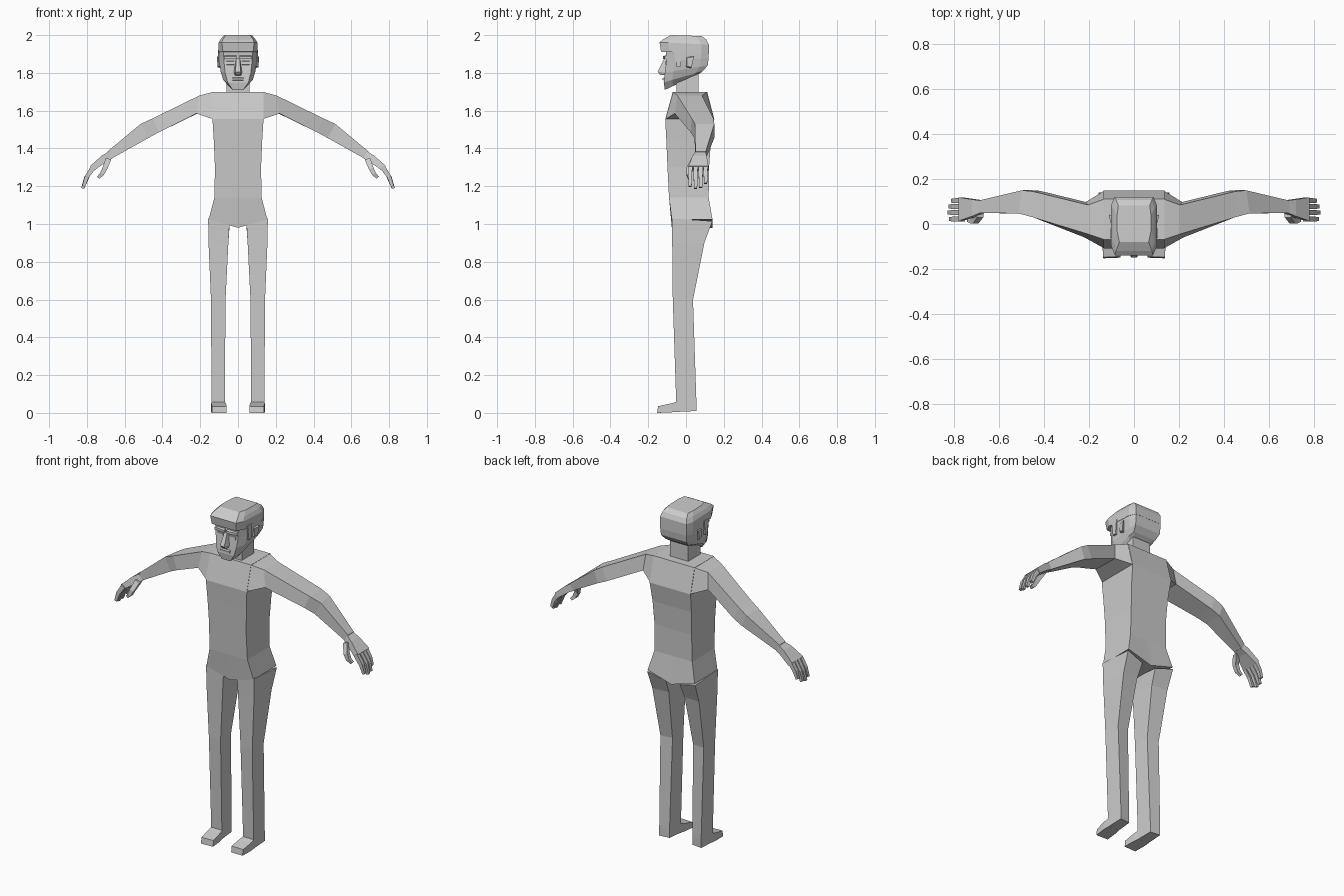
import bpy, bmesh
from mathutils import Vector

grey = bpy.data.materials.new("plain grey")
grey.diffuse_color = (0.6, 0.6, 0.6, 1)


def finish(name, bm, mirror):
    bmesh.ops.recalc_face_normals(bm, faces=bm.faces)
    me = bpy.data.meshes.new(name)
    bm.to_mesh(me)
    bm.free()
    me.materials.append(grey)
    ob = bpy.data.objects.new(name, me)
    bpy.context.collection.objects.link(ob)
    if mirror:
        ob.modifiers.new("other side", 'MIRROR')
    return ob


def loft(name, rings, mirror=False):
    """Skin a list of equal-length point rings and cap both ends."""
    bm = bmesh.new()
    vs = [[bm.verts.new(p) for p in r] for r in rings]
    n = len(vs[0])
    for a, b in zip(vs, vs[1:]):
        for i in range(n):
            bm.faces.new((a[i], a[(i + 1) % n], b[(i + 1) % n], b[i]))
    bm.faces.new(vs[0])
    bm.faces.new(vs[-1])
    return finish(name, bm, mirror)


def tube(name, path, width, depth, mirror=True):
    """Four-sided limb along an x-z path; width runs in y, depth across the path."""
    rings = []
    for i, p in enumerate(path):
        d = Vector(path[min(i + 1, len(path) - 1)]) - Vector(path[max(i - 1, 0)])
        d.normalize()
        up = Vector((-d.z, 0, d.x)).normalized() * depth[i] / 2
        side = Vector((0, width[i] / 2, 0))
        c = Vector(p)
        rings.append([c + up - side, c + up + side, c - up + side, c - up - side])
    return loft(name, rings, mirror)


# torso: (half width, front y, back y, z, centre drop)
def torso_ring(w, f, b, z, drop=0):
    return [(-w, f, z), (0, f, z - drop), (w, f, z),
            (w, b, z), (0, b, z - drop), (-w, b, z)]


loft("torso", [torso_ring(*r) for r in (
    (.155, -.075, .14, 1.025, .045), (.125, -.09, .12, 1.14),
    (.122, -.098, .122, 1.30), (.128, -.104, .132, 1.44),
    (.135, -.11, .15, 1.555), (.135, -.07, .112, 1.70))])

# legs: outer front, outer back, inner back, inner front
loft("leg", [
    [(.158, -.075, 1.03), (.158, .14, 1.015), (.045, .125, .985), (.045, -.073, 1.0)],
    [(.156, -.073, .90), (.154, .097, .90), (.052, .088, .90), (.051, -.072, .90)],
    [(.143, -.07, .60), (.143, .037, .60), (.068, .03, .60), (.066, -.07, .60)],
    [(.14, -.052, .06), (.138, .055, .06), (.075, .048, .06), (.07, -.052, .06)],
    [(.14, -.052, .005), (.138, .055, .01), (.075, .048, .01), (.07, -.052, .005)],
], True)

# feet: wedge running forward to the toe
loft("foot", [
    [(.14, -.045, .005), (.14, -.045, .06), (.07, -.045, .06), (.07, -.045, .005)],
    [(.142, -.08, .003), (.142, -.08, .05), (.064, -.08, .05), (.064, -.08, .003)],
    [(.137, -.153, 0), (.137, -.148, .035), (.06, -.145, .035), (.06, -.15, 0)],
], True)

# arms: top front, top back, bottom back, bottom front
loft("arm", [
    [(.13, -.07, 1.70), (.13, .112, 1.70), (.13, .15, 1.555), (.13, -.11, 1.555)],
    [(.205, -.045, 1.68), (.205, .085, 1.68), (.215, .098, 1.585), (.22, -.06, 1.585)],
    [(.45, .03, 1.56), (.45, .145, 1.56), (.42, .148, 1.485), (.42, .025, 1.485)],
    [(.515, .047, 1.53), (.50, .15, 1.53), (.475, .152, 1.46), (.475, .045, 1.455)],
    [(.69, .05, 1.385), (.69, .105, 1.385), (.672, .105, 1.345), (.672, .05, 1.345)],
], True)

# hand: palm, four fingers and a thumb
tube("palm", [(.675, .077, 1.365), (.71, .072, 1.345), (.772, .066, 1.295)],
     [.055, .075, .105], [.042, .04, .032])
for i, (y, reach) in enumerate(((.022, .95), (.051, 1.05), (.078, 1), (.104, .8))):
    k = (.765, y, 1.302)
    tube(f"finger_{i + 1}", [k, (.765 + .037 * reach, y, 1.302 - .055 * reach),
                             (.765 + .055 * reach, y, 1.302 - .108 * reach)],
         [.023, .021, .016], [.027, .022, .016])
tube("thumb", [(.685, .045, 1.345), (.705, .015, 1.295), (.72, .013, 1.265),
               (.74, .018, 1.245)], [.03, .024, .022, .016], [.03, .026, .022, .015])

# neck
loft("neck", [[(-.06, -.05, z), (.06, -.05, z), (.06, .065, z), (-.06, .065, z)]
              for z in (1.68, 1.80)])


# head rings: front, middle and back half widths, y range, front and back z
def head_ring(wf, wm, wb, f, b, zf, zb):
    pts = [(wf, f), (wm, f + .045), (wm, b - .04), (wb, b)]
    pts += [(-x, y) for x, y in reversed(pts)]
    return [(x, y, zf + (zb - zf) * (y - f) / (b - f)) for x, y in pts]


loft("head", [head_ring(*r) for r in (
    (.028, .05, .055, -.112, .07, 1.71, 1.795),
    (.055, .078, .075, -.118, .088, 1.75, 1.808),
    (.068, .092, .085, -.112, .115, 1.80, 1.84),
    (.074, .10, .086, -.104, .12, 1.86, 1.88),
    (.078, .102, .086, -.108, .12, 1.93, 1.93))])

# hair cap with an overhanging fringe
loft("hair", [head_ring(*r) for r in (
    (.08, .103, .087, -.132, .121, 1.912, 1.90),
    (.085, .103, .087, -.14, .121, 1.962, 1.95),
    (.08, .092, .08, -.12, .108, 1.978, 1.976),
    (.065, .075, .07, -.08, .082, 2.0, 1.995))])
loft("sideburn", [[(x, -.062, 1.92), (x, -.02, 1.92), (x, -.028, 1.835), (x, -.05, 1.835)]
                  for x in (.085, .107)], True)

# face details
loft("nose", [
    [(-.011, -.10, 1.875), (.011, -.10, 1.875), (.009, -.116, 1.875), (-.009, -.116, 1.875)],
    [(-.024, -.10, 1.80), (.024, -.10, 1.80), (.014, -.15, 1.806), (-.014, -.15, 1.806)],
    [(-.02, -.10, 1.786), (.02, -.10, 1.786), (.01, -.138, 1.79), (-.01, -.138, 1.79)]])
loft("brow", [[(x, -.10 + t, 1.872), (x, -.122 + t, 1.874), (x, -.122 + t, 1.888),
               (x, -.10 + t, 1.895)] for x, t in ((.008, 0), (.074, .008))], True)
loft("eyelid", [[(x, -.10, 1.84), (x, -.112, 1.845), (x, -.11, 1.86), (x, -.10, 1.864)]
                for x in (.022, .06)], True)
loft("lips", [[(x, -.105, 1.758), (x, -.123, 1.762), (x, -.124, 1.772), (x, -.105, 1.78)]
              for x in (-.03, .03)])
loft("ear", [
    [(.092, .0, 1.83), (.092, .0, 1.885), (.092, .035, 1.89), (.092, .025, 1.825)],
    [(.105, .005, 1.835), (.105, .005, 1.88), (.112, .042, 1.885), (.108, .03, 1.83)]], True)
